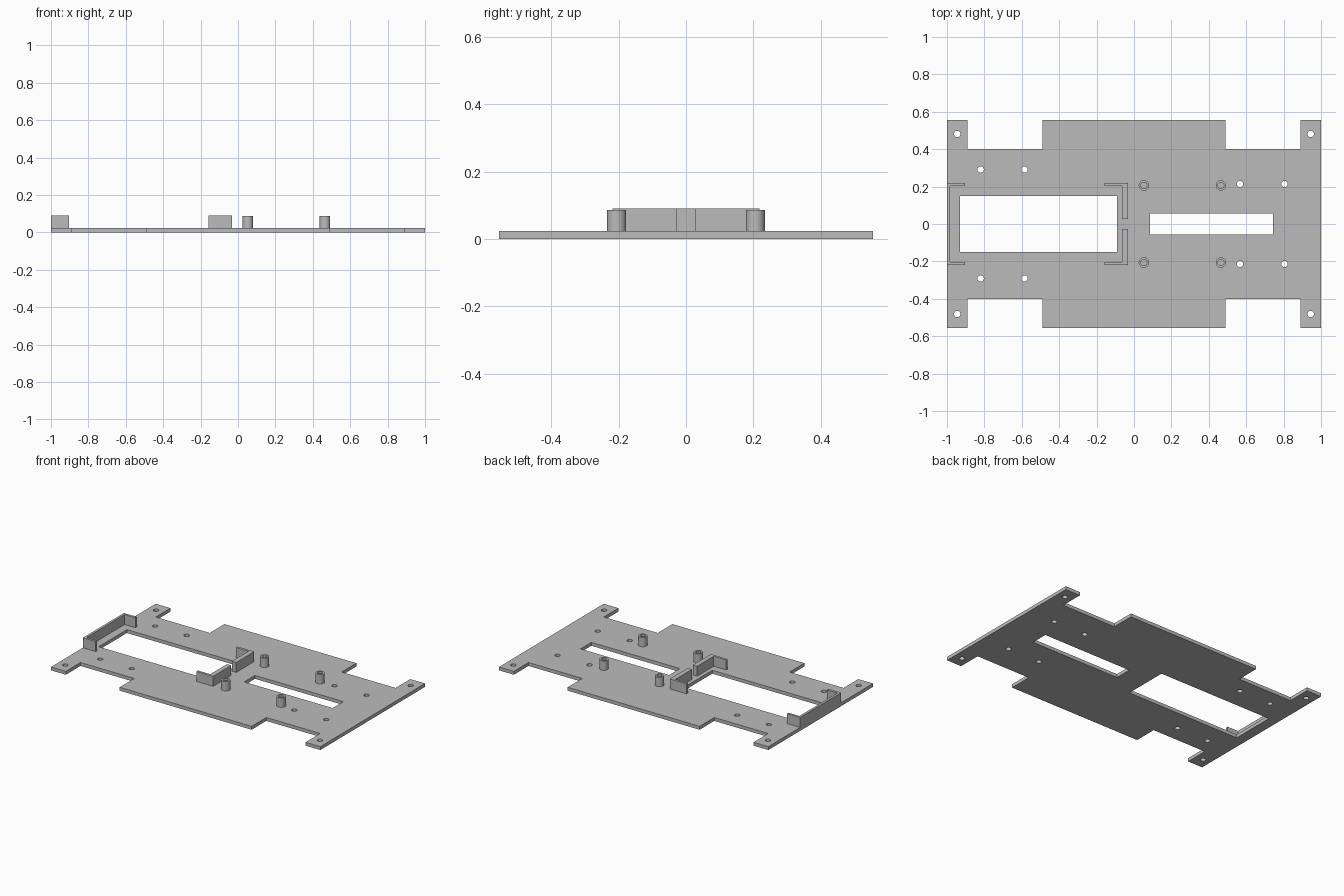
import bpy
import bmesh
from math import cos, sin, pi, radians

cube = bpy.data.objects.get("Cube")
if cube:
    bpy.data.objects.remove(cube, do_unlink=True)

grey = bpy.data.materials.new("plain grey")
grey.use_nodes = True
colour = (0.5, 0.5, 0.5, 1)
grey.diffuse_color = colour
grey.node_tree.nodes["Principled BSDF"].inputs["Base Color"].default_value = colour

PLATE_TOP = 0.023
WALL_TOP = 0.09
POST_TOP = 0.086


def rect(x0, x1, y0, y1):
    return [(x0, y0), (x1, y0), (x1, y1), (x0, y1)]


def circle(x, y, r, n=32):
    return [(x + r * cos(2 * pi * i / n), y + r * sin(2 * pi * i / n)) for i in range(n)]


def extruded(name, loops, z0, z1):
    """Solid from closed outlines; outlines inside another become holes."""
    curve = bpy.data.curves.new(name, "CURVE")
    curve.dimensions = "2D"
    curve.fill_mode = "BOTH"
    curve.extrude = (z1 - z0) / 2
    for loop in loops:
        spline = curve.splines.new("POLY")
        spline.points.add(len(loop) - 1)
        for point, (x, y) in zip(spline.points, loop):
            point.co = (x, y, 0, 1)
        spline.use_cyclic_u = True
    obj = bpy.data.objects.new(name, curve)
    bpy.context.collection.objects.link(obj)
    bpy.ops.object.select_all(action="DESELECT")
    obj.select_set(True)
    bpy.context.view_layer.objects.active = obj
    bpy.ops.object.convert(target="MESH")
    obj = bpy.context.view_layer.objects.active

    # Weld caps to sides and seat the solid at its height
    bm = bmesh.new()
    bm.from_mesh(obj.data)
    bmesh.ops.remove_doubles(bm, verts=bm.verts, dist=0.0001)
    bmesh.ops.translate(bm, verts=bm.verts, vec=(0, 0, (z0 + z1) / 2))
    bmesh.ops.recalc_face_normals(bm, faces=bm.faces)
    bm.to_mesh(obj.data)
    bm.free()
    obj.data.materials.clear()
    obj.data.materials.append(grey)
    bpy.ops.object.shade_smooth_by_angle(angle=radians(30))
    return obj


# Base plate: one quarter of the outline, mirrored round
quarter = [(1, 0.555), (0.89, 0.555), (0.89, 0.4), (0.49, 0.4), (0.49, 0.555)]
upper = quarter + [(-x, y) for x, y in reversed(quarter)]
outline = upper + [(x, -y) for x, y in reversed(upper)]
battery_window = rect(-0.93, -0.09, -0.15, 0.15)
cable_slot = rect(0.086, 0.743, -0.057, 0.057)
hole_spots = [(-0.945, 0.481), (0.945, 0.481), (-0.82, 0.291), (-0.585, 0.291),
              (0.567, 0.214), (0.805, 0.214)]
holes = [circle(x, side * y, 0.017) for x, y in hole_spots for side in (1, -1)]
extruded("base_plate", [outline, battery_window, cable_slot] + holes, 0, PLATE_TOP)

# End bracket: a shallow U along the plate edge
T = 0.016
Y = 0.218
extruded("end_bracket", [[(-1, -Y), (-0.904, -Y), (-0.904, T - Y), (T - 1, T - Y),
                          (T - 1, Y - T), (-0.904, Y - T), (-0.904, Y), (-1, Y)]],
         PLATE_TOP, WALL_TOP)

# Pair of L brackets beyond the window, with a gap between them
for name, s in (("back", 1), ("front", -1)):
    corner = [(-0.157, Y), (-0.157, Y - T), (-0.064, Y - T),
              (-0.064, 0.026), (-0.032, 0.026), (-0.032, Y)]
    extruded(name + "_corner_bracket", [[(x, s * y) for x, y in corner]], PLATE_TOP, WALL_TOP)

# Hollow standoffs
for x, place in ((0.053, "inner"), (0.465, "outer")):
    for s, side in ((1, "back"), (-1, "front")):
        extruded(f"{side}_{place}_standoff",
                 [circle(x, s * 0.206, 0.028), circle(x, s * 0.206, 0.016)],
                 PLATE_TOP, POST_TOP)
